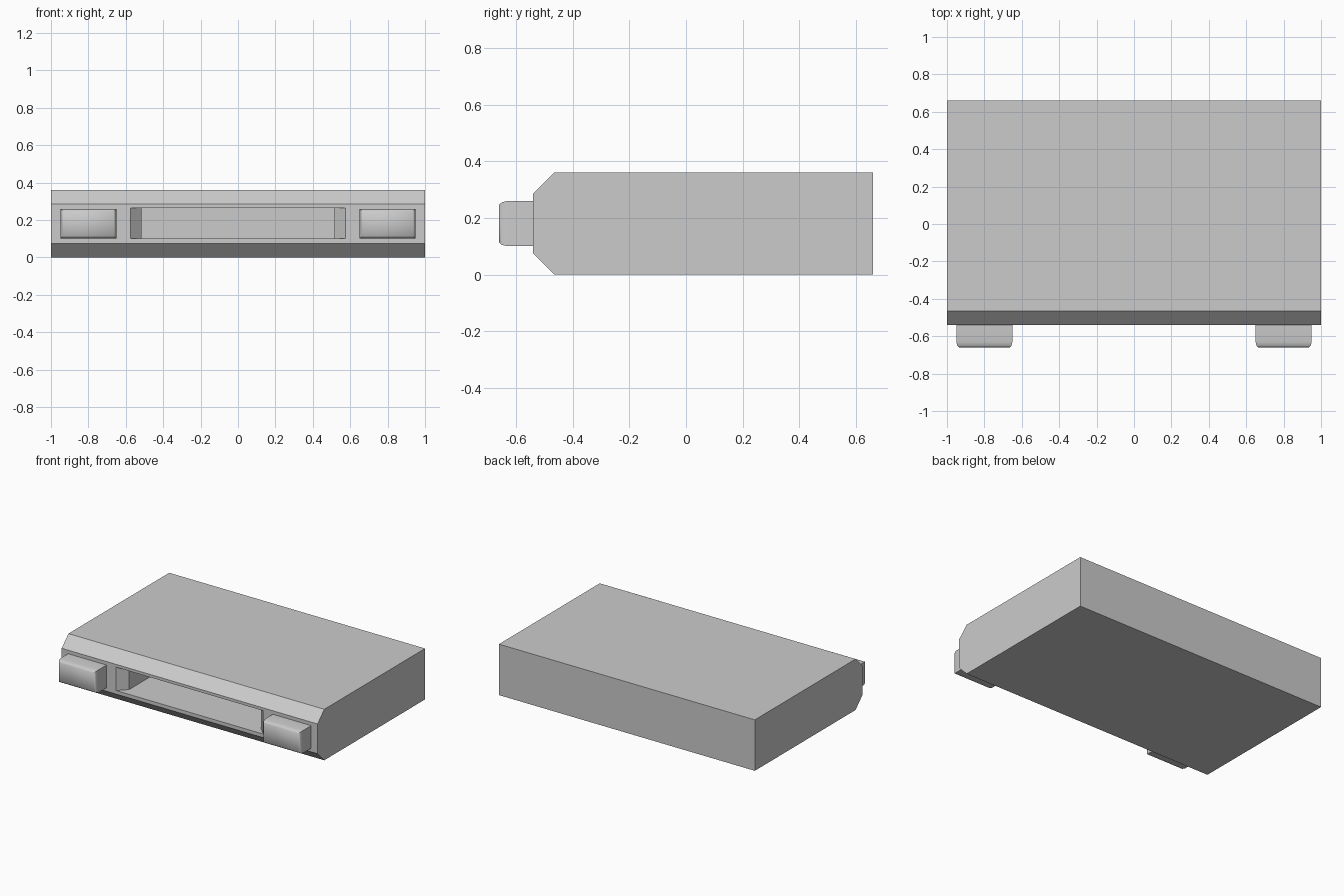
import bpy, bmesh, math

if "Cube" in bpy.data.objects:
    bpy.data.objects.remove(bpy.data.objects["Cube"])


def loft(name, rings):
    """Closed solid skinned through rings that share a vertex count."""
    bm = bmesh.new()
    loops = [[bm.verts.new(p) for p in ring] for ring in rings]
    n = len(loops[0])
    for a, b in zip(loops, loops[1:]):
        for i in range(n):
            bm.faces.new((a[i], a[(i + 1) % n], b[(i + 1) % n], b[i]))
    bm.faces.new(loops[0][::-1])
    bm.faces.new(loops[-1])
    bmesh.ops.recalc_face_normals(bm, faces=bm.faces)
    mesh = bpy.data.meshes.new(name)
    bm.to_mesh(mesh)
    bm.free()
    ob = bpy.data.objects.new(name, mesh)
    bpy.context.collection.objects.link(ob)
    return ob


# Housing: side profile with chamfered front edges, extruded across x
side = [(-0.465, 0), (0.66, 0), (0.66, 0.36), (-0.465, 0.36),
        (-0.54, 0.285), (-0.54, 0.075)]
housing = loft("housing", [[(x, y, z) for y, z in side] for x in (-1, 1)])

# Slot: plan profile with slanted cheeks at the mouth
plan = [(-0.635, -0.60), (0.635, -0.60), (0.515, -0.48),
        (0.515, 0.10), (-0.515, 0.10), (-0.515, -0.48)]
cutter = loft("slot_cutter", [[(x, y, z) for x, y in plan] for z in (0.10, 0.265)])
cutter.hide_render = True
cut = housing.modifiers.new("slot", 'BOOLEAN')
cut.operation = 'DIFFERENCE'
cut.solver = 'EXACT'
cut.object = cutter
bpy.context.view_layer.objects.active = housing
housing.select_set(True)
bpy.ops.object.modifier_apply(modifier="slot")
bpy.data.objects.remove(cutter)
housing.select_set(False)

# Front pads: blocks with softened front rims, one on each side
steps = [(-0.54, 0), (-0.63, 0), (-0.65, 0.005), (-0.66, 0.014)]
for label, cx in (("left", -0.80), ("right", 0.80)):
    rings = []
    for y, inset in steps:
        w, h = 0.15 - inset, 0.08 - inset
        rings.append([(cx + sx * w, y, 0.18 + sz * h)
                      for sx, sz in ((-1, -1), (1, -1), (1, 1), (-1, 1))])
    pad = loft(label + "_front_pad", rings)
    bpy.ops.object.select_all(action='DESELECT')
    pad.select_set(True)
    bpy.context.view_layer.objects.active = pad
    bpy.ops.object.shade_smooth_by_angle(angle=math.radians(60))
